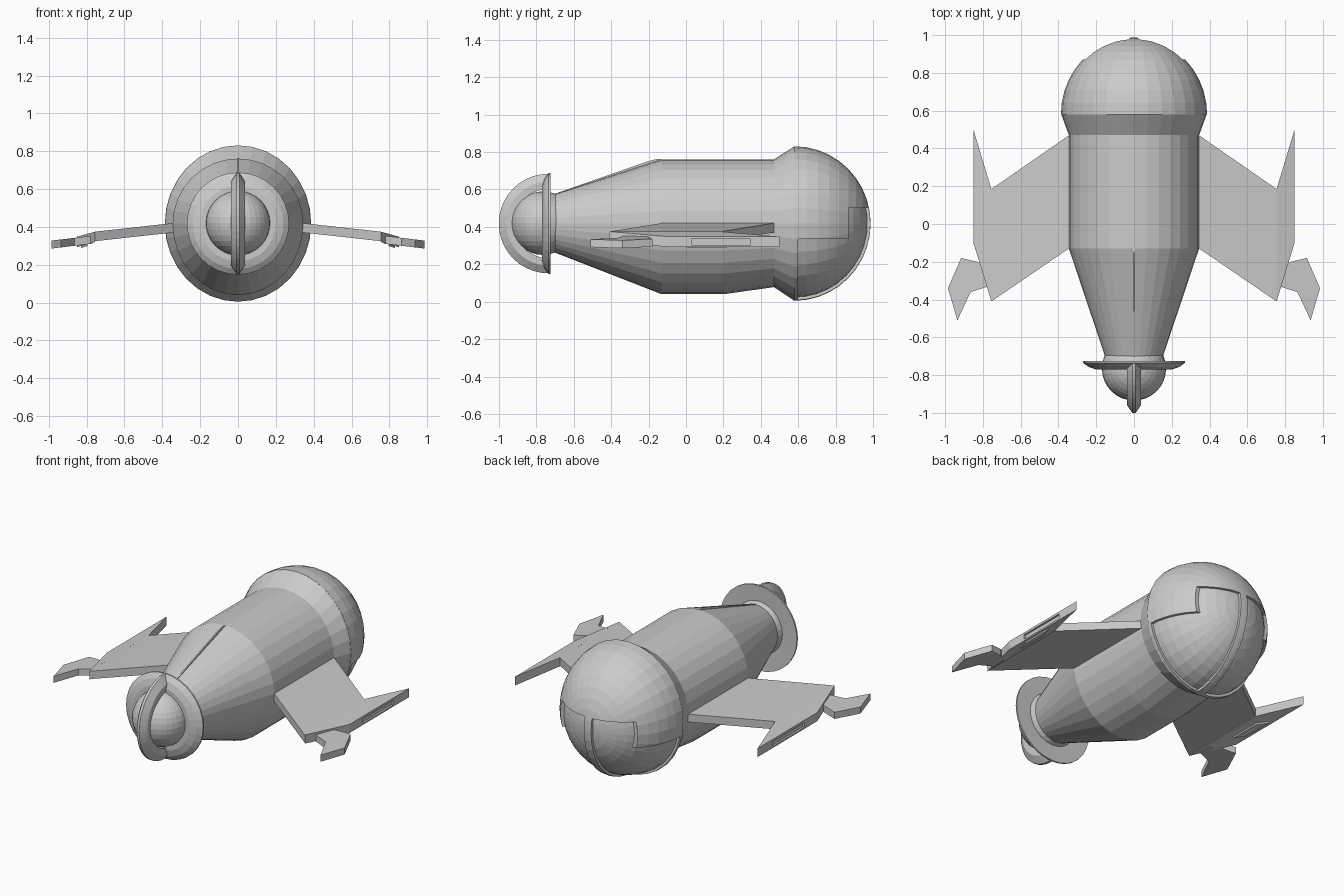
import bpy, bmesh
from math import sin, cos, pi
from mathutils import Vector, Matrix

cube = bpy.data.objects.get("Cube")
if cube:
    bpy.data.objects.remove(cube, do_unlink=True)

GREY = (0.6, 0.6, 0.6, 1)
mat = bpy.data.materials.new("hull grey")
mat.use_nodes = True
mat.diffuse_color = GREY
mat.node_tree.nodes["Principled BSDF"].inputs["Base Color"].default_value = GREY

AXIS = 0.418   # height of the hull's centre line
DOME_Y = 0.58  # where the rear dome starts


def finish(name, bm):
    bmesh.ops.recalc_face_normals(bm, faces=bm.faces)
    mesh = bpy.data.meshes.new(name)
    bm.to_mesh(mesh)
    bm.free()
    mesh.materials.append(mat)
    obj = bpy.data.objects.new(name, mesh)
    bpy.context.collection.objects.link(obj)
    return obj


def loft(name, rows, segments=32):
    """Rings along y; each row is y, half width, height above and depth below the axis."""
    bm = bmesh.new()
    rings = []
    for y, rx, up, down in rows:
        ring = []
        for i in range(segments):
            a = 2 * pi * i / segments
            ring.append(bm.verts.new((rx * cos(a), y, AXIS + sin(a) * (up if sin(a) > 0 else down))))
        rings.append(ring)
    for a, b in zip(rings, rings[1:]):
        for i in range(segments):
            j = (i + 1) % segments
            bm.faces.new((a[i], a[j], b[j], b[i]))
    bm.faces.new(rings[0])
    bm.faces.new(rings[-1])
    return finish(name, bm)


def spun(name, profile, axis, start, turn, steps):
    """Closed section spun about an axis through the nose centre."""
    bm = bmesh.new()
    centre = Vector((0, -0.735, AXIS))
    face = bm.faces.new([bm.verts.new(centre + Vector(p)) for p in profile])
    bmesh.ops.rotate(bm, verts=bm.verts, cent=centre, matrix=Matrix.Rotation(start, 3, axis))
    full = abs(turn) > 6
    axis_vec = Vector((1, 0, 0)) if axis == 'X' else Vector((0, 1, 0))
    bmesh.ops.spin(bm, geom=[face] + face.edges[:] + face.verts[:], cent=centre,
                   axis=axis_vec, angle=turn, steps=steps)
    if not full:
        bm.faces.new([bm.verts.new(centre + Matrix.Rotation(start, 3, axis) @ Vector(p)) for p in profile])
    bmesh.ops.remove_doubles(bm, verts=bm.verts, dist=0.0005)
    return finish(name, bm)


def plate(name, outline, top, thick):
    """Upright prism over an outline; top(x) gives the height of the upper face."""
    bm = bmesh.new()
    hi = [bm.verts.new((x, y, top(x))) for x, y in outline]
    lo = [bm.verts.new((x, y, top(x) - thick)) for x, y in outline]
    bm.faces.new(hi)
    bm.faces.new(lo)
    for i in range(len(hi)):
        j = (i + 1) % len(hi)
        bm.faces.new((hi[i], hi[j], lo[j], lo[i]))
    return finish(name, bm)


def box(name, x, y, z):
    return plate(name, [(x[0], y[0]), (x[1], y[0]), (x[1], y[1]), (x[0], y[1])],
                 lambda _: z[1], z[1] - z[0])


def cut(obj, cutter):
    mod = obj.modifiers.new("cut", 'BOOLEAN')
    mod.operation, mod.solver, mod.object = 'DIFFERENCE', 'EXACT', cutter
    bpy.context.view_layer.objects.active = obj
    bpy.ops.object.modifier_apply(modifier=mod.name)
    bpy.data.objects.remove(cutter, do_unlink=True)


def mirror(obj):
    obj.modifiers.new("mirror", 'MIRROR').use_mirror_merge = False


# Hull with a slightly deeper belly
loft("hull", [
    (-0.74, 0.14, 0.145, 0.14),
    (-0.13, 0.345, 0.343, 0.378),
    (0.2, 0.345, 0.343, 0.378),
    (0.47, 0.345, 0.343, 0.34),
    (DOME_Y, 0.385, 0.413, 0.413)])


# Rear dome: outer shell cut away below a stepped line, inner dome beneath
def dome_rows(k):
    rows = []
    for i in range(11):
        a = pi / 2 * min(i / 10, 0.985)
        rows.append((DOME_Y + 0.407 * k * sin(a), 0.387 * k * cos(a),
                     0.413 * k * cos(a), 0.413 * k * cos(a)))
    return rows


loft("inner_dome", dome_rows(0.96))
shell = loft("dome_shell", dome_rows(1))
for side in (-1, 1):
    span = sorted((side * 0.025, side * 0.6))
    cut(shell, box("lower_cutter", span, (0.6, 0.88), (-0.2, 0.335)))
    cut(shell, box("rear_cutter", span, (0.87, 1.2), (-0.2, 0.5)))

# Nose ball, surrounding disc and upright hoop
bm = bmesh.new()
bmesh.ops.create_uvsphere(bm, u_segments=32, v_segments=16, radius=0.17,
                          matrix=Matrix.Translation((0, -0.765, AXIS + 0.002)))
finish("nose_ball", bm)
spun("nose_disc", [(0.12, 0.005, 0), (0.12, -0.035, 0), (0.2, -0.035, 0),
                   (0.24, -0.022, 0), (0.27, 0, 0), (0.27, 0.01, 0)],
     'Y', 0, 2 * pi, 32)
spun("nose_hoop", [(-0.036, 0, 0.185), (-0.036, 0, 0.225), (-0.008, 0, 0.266),
                   (0.008, 0, 0.266), (0.036, 0, 0.225), (0.036, 0, 0.185)],
     'X', 0, pi, 20)

# Thin ridge along the top of the nose cone
bm = bmesh.new()
ridge = [(-0.73, 0.5), (-0.73, 0.567), (-0.2, 0.752), (-0.15, 0.764), (-0.1, 0.755), (-0.1, 0.7)]
face = bm.faces.new([bm.verts.new((-0.004, y, z)) for y, z in ridge])
side = bmesh.ops.extrude_face_region(bm, geom=[face])
bmesh.ops.translate(bm, vec=(0.008, 0, 0),
                    verts=[v for v in side["geom"] if isinstance(v, bmesh.types.BMVert)])
finish("top_ridge", bm)


# Wings, swept tips and forward hooks
def wing_top(x):
    return 0.42 - 0.11 * (x - 0.345)


def tip_top(x):
    return 0.375 - 0.28 * (x - 0.755)


mirror(plate("wing", [(0.25, 0.535), (0.755, 0.185), (0.755, -0.41), (0.345, -0.13), (0.25, -0.065)],
             wing_top, 0.05))
tip = plate("wing_tip", [(0.755, 0.185), (0.85, 0.5), (0.85, -0.1), (0.755, -0.41)], tip_top, 0.055)
cut(tip, box("slot_cutter", (0.838, 0.9), (0.03, 0.345), (0.303, 0.334)))
mirror(tip)
mirror(plate("tip_underplate", [(0.795, 0.14), (0.83, 0.22), (0.83, 0.02), (0.795, -0.06)],
             lambda x: tip_top(x) - 0.05, 0.015))
mirror(plate("wing_hook", [(0.77, -0.33), (0.865, -0.36), (0.935, -0.51), (0.985, -0.34),
                           (0.915, -0.18), (0.83, -0.2), (0.77, -0.25)],
             lambda x: 0.35 - 0.12 * (x - 0.8), 0.042))
